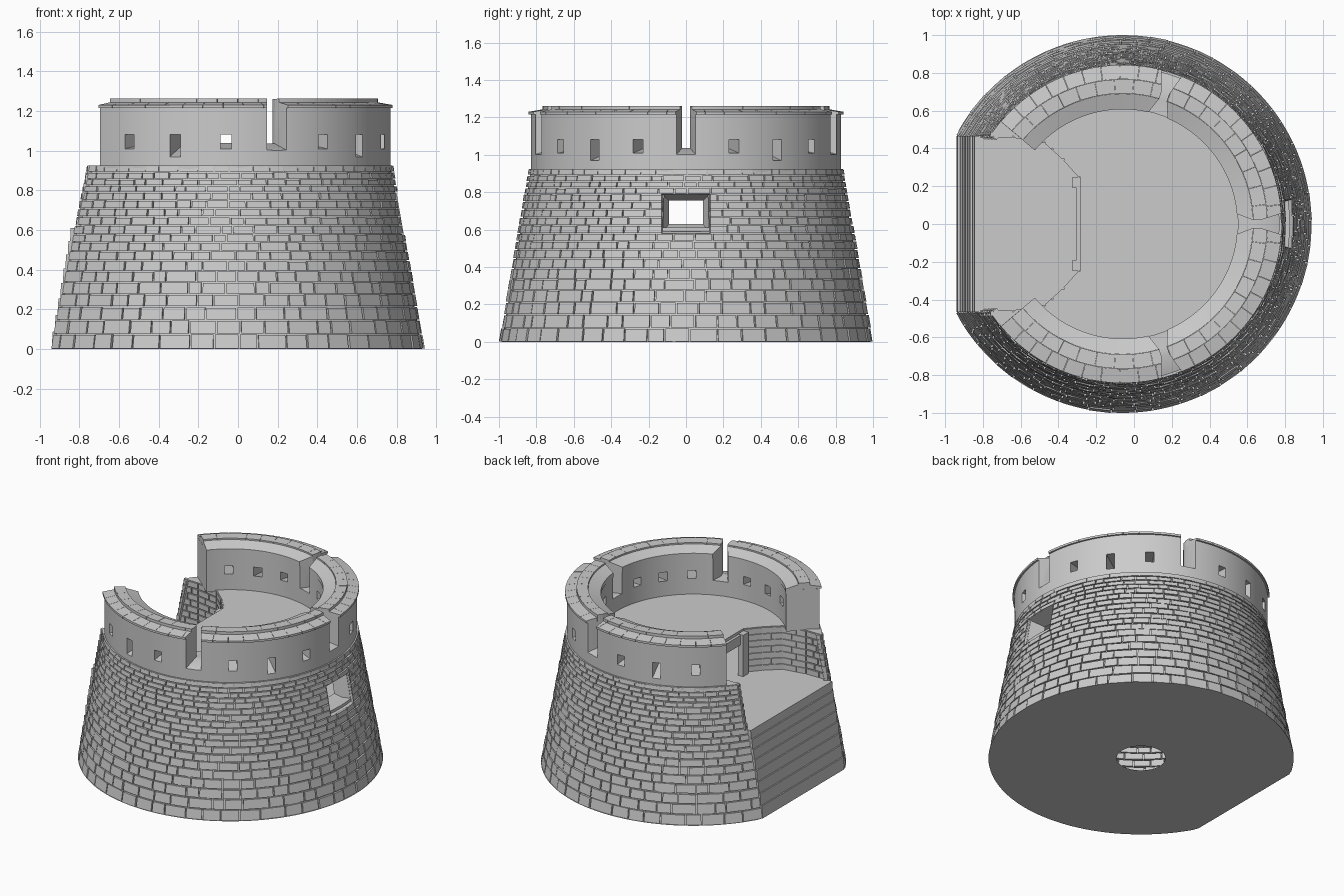
import bpy, bmesh, random
from math import sin, cos, asin, sqrt, degrees, radians

random.seed(4)
if "Cube" in bpy.data.objects:
    bpy.data.objects.remove(bpy.data.objects["Cube"])

CX = -0.06            # centre of the round plan
TOP, DECK = 0.925, 0.61   # gun platform and rear terrace levels
HALF = 0.466          # half width of the rear opening
WIN_LO, WIN_HI, WIN_ANG = 0.58, 0.79, 8

stone = bpy.data.materials.new("grey stone")
stone.use_nodes = True
stone.diffuse_color = (0.6, 0.6, 0.6, 1)
stone.node_tree.nodes["Principled BSDF"].inputs["Base Color"].default_value = (0.6, 0.6, 0.6, 1)


def finish(name, bm, closed=True):
    if closed:
        bmesh.ops.recalc_face_normals(bm, faces=bm.faces[:])
    me = bpy.data.meshes.new(name)
    bm.to_mesh(me)
    bm.free()
    me.materials.append(stone)
    ob = bpy.data.objects.new(name, me)
    bpy.context.collection.objects.link(ob)
    return ob


def polar(ang, u, z, v=0.0):
    """Point at radius u and sideways offset v, seen along an angle."""
    a = radians(ang)
    return (CX + u * cos(a) - v * sin(a), u * sin(a) + v * cos(a), z)


def face(bm, pts):
    bm.faces.new([bm.verts.new(p) for p in pts])


def loft(bm, rings):
    """Closed solid through rings of equal point count."""
    rows = [[bm.verts.new(p) for p in r] for r in rings]
    n = len(rows[0])
    for a, b in zip(rows, rows[1:]):
        for i in range(n):
            j = (i + 1) % n
            bm.faces.new((a[i], a[j], b[j], b[i]))
    bm.faces.new(rows[0][::-1])
    bm.faces.new(rows[-1])


def prism(bm, outline, z0, z1):
    loft(bm, [[(x, y, z) for x, y in outline] for z in (z0, z1)])


def box(bm, x0, x1, y0, y1, z0, z1):
    prism(bm, [(x0, y0), (x1, y0), (x1, y1), (x0, y1)], z0, z1)


def sector(bm, profile, a0, a1, n):
    loft(bm, [[polar(a0 + (a1 - a0) * k / n, r, z) for r, z in profile] for k in range(n + 1)])


def radius(z):
    return 1 - 0.172 * z


def end_angle(z):
    return 180 - degrees(asin(HALF / radius(z)))


def levels(z0, z1, n, shrink):
    """Course heights that get lower towards the top."""
    w = [1 - shrink * i / n for i in range(n)]
    return [z0 + (z1 - z0) * sum(w[:i]) / sum(w) for i in range(n)]


courses = levels(0, WIN_LO, 10, 0.5) + levels(WIN_LO, WIN_HI, 5, 0.1) + levels(WIN_HI, TOP, 4, 0) + [TOP]
bands = list(zip(courses, courses[1:]))


def has_window(z0, z1):
    return WIN_LO < (z0 + z1) / 2 < WIN_HI


# Battered round wall: recessed core with a hole for the window
bm = bmesh.new()
for z0, z1 in bands:
    rows = []
    for z in (z0, z1):
        e = end_angle(z)
        rows.append([(a, polar(a, radius(z) - 0.013, z)) for a in [-e, *range(-144, 145, 4), e]])
    for i in range(len(rows[0]) - 1):
        mid = (rows[0][i][0] + rows[0][i + 1][0]) / 2
        if not (has_window(z0, z1) and abs(mid) < WIN_ANG):
            face(bm, [rows[0][i][1], rows[0][i + 1][1], rows[1][i + 1][1], rows[1][i][1]])
finish("wall_core", bm, closed=False)

# Stone blocks laid in courses
bm = bmesh.new()
for k, (z0, z1) in enumerate(bands):
    e = end_angle((z0 + z1) / 2)
    spans = [(-e, -WIN_ANG), (WIN_ANG, e)] if has_window(z0, z1) else [(-e, e)]
    size = 7.4 - 1.6 * z0
    for lo, hi in spans:
        n = round((hi - lo) / size)
        step = (hi - lo) / n
        off = 0.25 if k % 2 else -0.25
        cuts = [lo] + [lo + (i + off + random.uniform(-0.24, 0.24)) * step for i in range(1, n)] + [hi]
        for a0, a1 in zip(cuts, cuts[1:]):
            a0, a1 = a0 + 0.25, a1 - 0.25
            out = random.uniform(-0.003, 0.003)
            b, t = z0 + 0.003, z1 - random.uniform(0.002, 0.006)
            loft(bm, [[polar(a, radius(z) + d, z) for a, d in
                       ((a0, -0.04), (a0, out), (a1, out), (a1, -0.04))] for z in (b, t)])
finish("wall_blocks", bm)

# Flat rear face of long stepped courses
bm = bmesh.new()
rear = levels(0, DECK, 8, 0.3) + [DECK]
for z0, z1 in zip(rear, rear[1:]):
    xs = [CX - 0.88 + 0.172 * z for z in (z0, z1)]
    loft(bm, [[(x, -HALF, z), (x, HALF, z), (x + 0.1, HALF, z), (x + 0.1, -HALF, z)]
              for x, z in ((xs[0], z0), (xs[1] - 0.009, z1))])
finish("rear_face_courses", bm)


def plan(r, flat):
    """Round outline cut by a straight rear edge."""
    pts = []
    for i in range(144):
        c = cos(radians(i * 2.5))
        d = flat / -c if -r * c > flat else r
        pts.append(polar(i * 2.5, d, 0)[:2])
    return pts


# Underside with a round opening
bm = bmesh.new()
outer, inner = plan(1, 0.88), plan(0.16, 1)
for i in range(144):
    j = (i + 1) % 144
    face(bm, [(*p, 0) for p in (inner[i], inner[j], outer[j], outer[i])])
bmesh.ops.remove_doubles(bm, verts=bm.verts[:], dist=1e-5)
finish("base", bm, closed=False)

# Rear terrace and room floor in one slab
bm = bmesh.new()
prism(bm, plan(0.885, 0.775), DECK - 0.02, DECK)
finish("terrace_floor", bm)

# Gun platform with a recessed rear edge
recess = [(-0.64, 0.465), (-0.47, 0.435), (-0.37, 0.345), (-0.285, 0.25)]
e = end_angle(TOP)
outline = [polar(-e + 2 * e * i / 120, 0.84, 0)[:2] for i in range(121)]
outline += recess + [(x, -y) for x, y in reversed(recess)]
bm = bmesh.new()
prism(bm, outline, TOP - 0.03, TOP)
finish("gun_platform", bm)

# Block walls on both sides of the terrace
back, blocks = bmesh.new(), bmesh.new()
rows = 7
for side in (1, -1):
    for k in range(rows):
        z0, z1 = [DECK + (TOP - DECK) * i / rows for i in (k, k + 1)]
        path = [(CX - sqrt(radius(z1) ** 2 - HALF ** 2), HALF)] + recess
        for (xa, ya), (xb, yb) in zip(path, path[1:]):
            length = sqrt((xb - xa) ** 2 + (yb - ya) ** 2)
            nx, ny = (yb - ya) / length, -(xb - xa) / length

            def strip(t0, t1, d0, d1):
                return [(xa + (xb - xa) * t + nx * d, side * (ya + (yb - ya) * t + ny * d))
                        for t, d in ((t0, d0), (t1, d0), (t1, d1), (t0, d1))]

            prism(back, strip(0, 1, -0.02, 0), z0, z1)
            n = max(1, round(length / 0.085))
            cuts = [0] + [(i + (0.2 if k % 2 else -0.2)) / n for i in range(1, n)] + [1]
            for t0, t1 in zip(cuts, cuts[1:]):
                prism(blocks, strip(t0 + 0.004 / length, t1 - 0.004 / length, -0.005, 0.008), z0 + 0.003, z1 - 0.004)
finish("terrace_wall_core", back)
finish("terrace_wall_blocks", blocks)

# Doorway posts and lintel below the platform edge
bm = bmesh.new()
for s in (1, -1):
    box(bm, -0.325, -0.285, *sorted((s * 0.19, s * 0.25)), DECK, TOP - 0.015)
box(bm, -0.305, -0.286, -0.25, 0.25, TOP - 0.09, TOP - 0.02)
finish("doorway", bm)

# Window with splayed reveals
bm = bmesh.new()
rects = []
for y, lo, hi, depth in ((0.13, WIN_LO, WIN_HI, 0), (0.09, 0.63, 0.755, 0.12)):
    rects.append([(CX + radius(z) - 0.005 - depth, s * y, z)
                  for s, z in ((-1, lo), (1, lo), (1, hi), (-1, hi))])
for i in range(4):
    j = (i + 1) % 4
    face(bm, [rects[0][i], rects[0][j], rects[1][j], rects[1][i]])
finish("window_reveal", bm, closed=False)

# Cutters for gun embrasures and loopholes
bm = bmesh.new()
for ang in (-72, 0, 72):
    loft(bm, [[polar(ang, u, z, v) for v, z in ((-w, lo), (w, lo), (w, 1.35), (-w, 1.35))]
              for u, w, lo in ((0.56, 0.07, 1.03), (0.69, 0.021, 1.03), (0.73, 0.021, 1.035), (0.88, 0.068, 0.985))])
for ang in (18, 36, 54, 90, 108, 126):
    low = 0.96 if ang in (36, 108) else 1.005
    for s in (1, -1):
        loft(bm, [[polar(s * ang, u, z, v) for v, z in
                   ((-0.028, lo), (0.028, lo), (0.028, hi), (-0.028, hi))]
                  for u, lo, hi in ((0.57, 1.045, 1.1), (0.86, low, 1.08))])
cutter = finish("opening_cutter", bm)
cutter.hide_render = True


def cut(ob):
    mod = ob.modifiers.new("openings", "BOOLEAN")
    mod.operation, mod.solver, mod.object = "DIFFERENCE", "EXACT", cutter
    dg = bpy.context.evaluated_depsgraph_get()
    me = bpy.data.meshes.new_from_object(ob.evaluated_get(dg))
    ob.modifiers.clear()
    ob.data = me


# Parapet wall, open at the rear
bm = bmesh.new()
sector(bm, [(0.61, TOP - 0.01), (0.83, TOP - 0.01), (0.83, 1.215), (0.69, 1.215), (0.61, 1.195)], -140, 140, 112)
parapet = finish("parapet_wall", bm)
cut(parapet)
bpy.ops.object.select_all(action="DESELECT")
parapet.select_set(True)
bpy.context.view_layer.objects.active = parapet
bpy.ops.object.shade_smooth_by_angle(angle=radians(30))

# Coping stones in three rings
rings = {
    "coping_outer": ([(0.767, 1.215), (0.842, 1.215), (0.842, 1.23), (0.767, 1.243)], 40, 0.06),
    "coping_crown": ([(0.691, 1.213), (0.766, 1.215), (0.766, 1.262), (0.691, 1.26)], 36, 0.05),
    "coping_inner": ([(0.607, 1.19), (0.69, 1.213), (0.69, 1.25), (0.607, 1.222)], 1, 0),
}
for name, (profile, count, gap) in rings.items():
    bm = bmesh.new()
    step = 280 / count
    for i in range(count):
        a = -140 + i * step
        sector(bm, profile, a + gap, a + step - gap, max(3, round(step / 2.5)))
    cut(finish(name, bm))
bpy.data.objects.remove(cutter)
